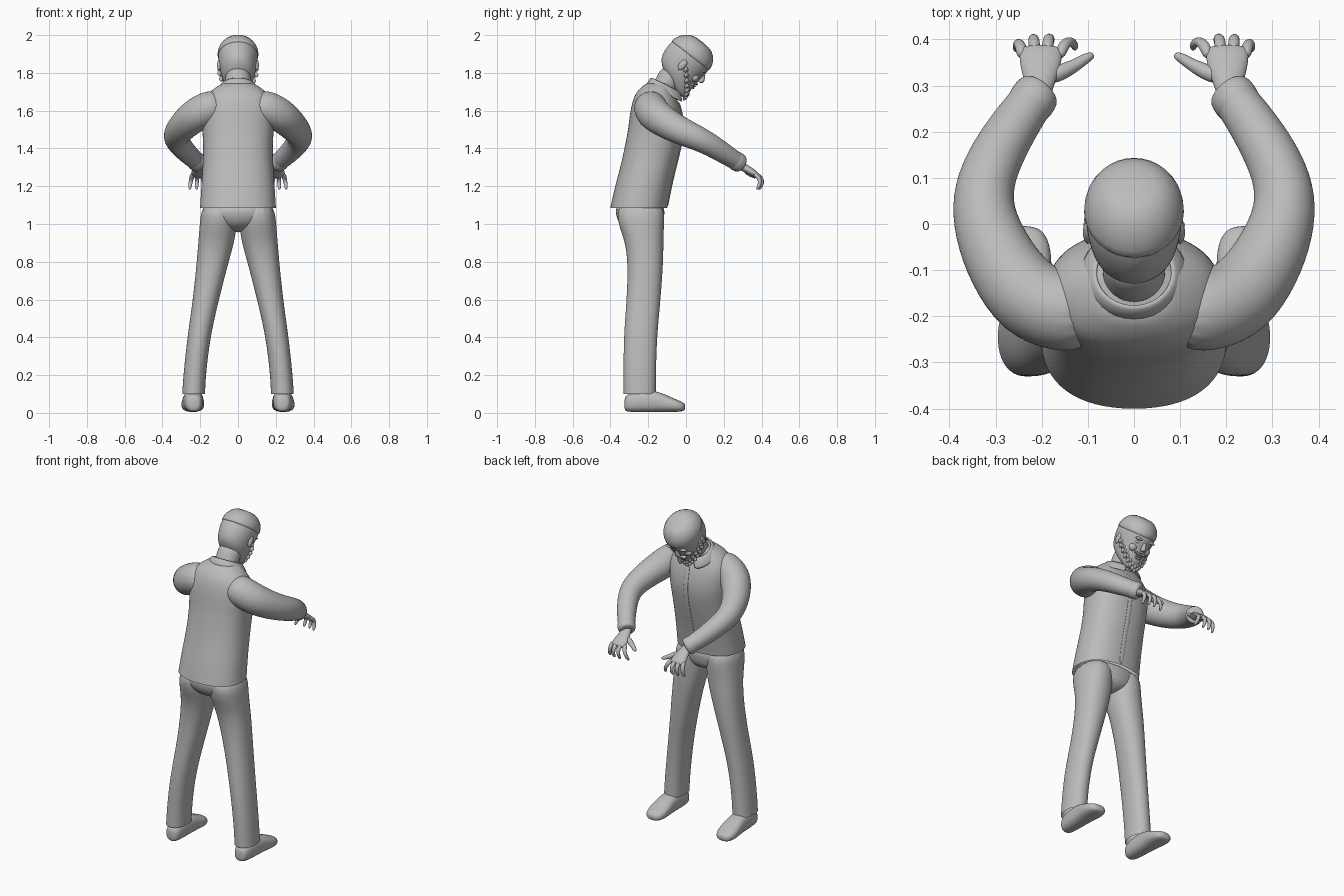
import bpy
import bmesh
import math
from mathutils import Vector

cube = bpy.data.objects.get("Cube")
if cube:
    bpy.data.objects.remove(cube)

X, Y, Z = Vector((1, 0, 0)), Vector((0, 1, 0)), Vector((0, 0, 1))

grey = bpy.data.materials.new("plain grey")
grey.use_nodes = True
grey.diffuse_color = (0.5, 0.5, 0.5, 1)
grey.node_tree.nodes["Principled BSDF"].inputs["Base Color"].default_value = (0.5, 0.5, 0.5, 1)


def finish(name, bm, levels=2, thickness=0):
    bmesh.ops.recalc_face_normals(bm, faces=bm.faces)
    mesh = bpy.data.meshes.new(name)
    bm.to_mesh(mesh)
    bm.free()
    for p in mesh.polygons:
        p.use_smooth = True
    obj = bpy.data.objects.new(name, mesh)
    bpy.context.collection.objects.link(obj)
    mesh.materials.append(grey)
    if thickness:
        obj.modifiers.new("Thickness", "SOLIDIFY").thickness = thickness
    if levels:
        sub = obj.modifiers.new("Smooth", "SUBSURF")
        sub.levels = sub.render_levels = levels
    return obj


def loft(name, rings, ref=X, axis=None, n=16, power=2.0, caps=(True, True), levels=2):
    """Skin rings of (centre, radius along ref, radius across)."""
    bm = bmesh.new()
    grow = 3 / (2 + math.cos(math.tau / n))
    centres = [Vector(r[0]) for r in rings]
    loops = []
    for i, (_, ra, rb) in enumerate(rings):
        ahead = centres[min(i + 1, len(rings) - 1)] - centres[max(i - 1, 0)]
        t = (axis or ahead).normalized()
        a = (ref - t * ref.dot(t)).normalized()
        b = t.cross(a)
        loop = []
        for k in range(n):
            c, s = math.cos(math.tau * k / n), math.sin(math.tau * k / n)
            c = math.copysign(abs(c) ** (2 / power), c)
            s = math.copysign(abs(s) ** (2 / power), s)
            loop.append(bm.verts.new(centres[i] + a * c * ra * grow + b * s * rb * grow))
        loops.append(loop)
    for p, q in zip(loops, loops[1:]):
        for k in range(n):
            bm.faces.new((p[k], p[(k + 1) % n], q[(k + 1) % n], q[k]))
    for use, loop in zip(caps, (loops[0], loops[-1])):
        if use:
            bm.faces.new(loop)
    return finish(name, bm, levels)


def slab(z, back, front, width, x=0):
    """Horizontal ring from its back, front and half width."""
    return ((x, (back + front) / 2, z), width, (front - back) / 2)


# Jacket body, open at the hem
jacket = [(1.085, -.40, -.10, .2), (1.2, -.375, -.08, .193), (1.3, -.347, -.055, .186),
          (1.4, -.325, -.03, .182), (1.5, -.305, -.012, .188), (1.58, -.297, -.02, .195),
          (1.65, -.283, -.04, .185), (1.7, -.262, -.07, .15), (1.735, -.225, -.08, .1),
          (1.75, -.2, -.08, .07)]
loft("jacket_body", [slab(*r) for r in jacket], axis=Z, power=2.3, caps=(False, True))
loft("jacket_front_edge", [((.012, r[2] + .001, r[0]), .014, .004) for r in jacket[:7]], n=8)

# Open turned-down collar, sloping forward
bm = bmesh.new()
rows = []
for y, z, rx, ry in ((-.105, 1.735, .08, .07), (-.105, 1.742, .09, .08), (-.108, 1.69, .122, .105)):
    row = []
    for k in range(17):
        ang = math.radians(-250 + 320 * k / 16)
        px, py = rx * math.cos(ang), ry * math.sin(ang)
        row.append(bm.verts.new((px, y + py, z - .5 * py)))
    rows.append(row)
for p, q in zip(rows, rows[1:]):
    for k in range(16):
        bm.faces.new((p[k], p[k + 1], q[k + 1], q[k]))
finish("collar", bm, 1, .008)

# Trouser seat
loft("trouser_seat", [slab(.955, -.28, -.17, .05), slab(.99, -.345, -.125, .13),
                      slab(1.04, -.372, -.115, .185), slab(1.12, -.375, -.11, .188)],
     axis=Z, power=2.2)

leg = [(1.12, -.37, -.112, .09, .1), (1.0, -.36, -.117, .097, .105), (.92, -.325, -.12, .096, .112),
       (.8, -.306, -.121, .084, .134), (.6, -.313, -.135, .068, .17), (.4, -.33, -.155, .06, .208),
       (.2, -.33, -.16, .059, .23), (.1, -.33, -.16, .06, .235)]
shoe = [(-.327, .045, .025, .03), (-.31, .055, .046, .05), (-.22, .062, .053, .058),
        (-.15, .06, .055, .055), (-.08, .044, .062, .039), (-.03, .034, .055, .028), (-.003, .031, .03, .018)]
arm = [(.08, -.19, 1.635, .08), (.16, -.19, 1.613, .092), (.23, -.165, 1.575, .09),
       (.285, -.09, 1.525, .08), (.32, -.01, 1.485, .072), (.33, .06, 1.455, .066),
       (.31, .13, 1.42, .06), (.26, .215, 1.365, .053), (.208, .285, 1.322, .046)]

for side, s in (("left", 1), ("right", -1)):
    # Trouser leg and shoe
    loft(side + "_trouser_leg", [slab(*r[:4], x=s * r[4]) for r in leg],
         axis=Z, power=2.2, caps=(True, False))
    loft(side + "_shoe", [((s * (.237 + .02 * (y + .2)), y, z), w, h) for y, z, w, h in shoe],
         axis=Y, power=2.5)

    # Sleeve with a slightly loose cuff
    loft(side + "_sleeve", [((s * x, y, z), r, r) for x, y, z, r in arm], ref=Z, caps=(True, False))
    loft(side + "_cuff", [((s * x, y, z), r, r) for x, y, z, r in
                          ((.236, .245, 1.345, .04), (.23, .255, 1.34, .052),
                           (.205, .29, 1.318, .051), (.202, .293, 1.316, .035))], ref=Z)

    # Hand with four bent fingers and a thumb
    loft(side + "_palm", [((s * .215, .26, 1.33), .028, .024), ((s * .205, .3, 1.304), .03, .022),
                          ((s * .203, .34, 1.28), .044, .02), ((s * .202, .375, 1.258), .047, .017),
                          ((s * .202, .385, 1.25), .04, .01)], ref=X, n=12)
    for i, finger in enumerate(("index", "middle", "ring", "little")):
        x = .163 + .026 * i
        reach = (-.004, .004, .003, -.008)[i]
        spread = (-.035, -.008, .004, .014)[i]
        path = [(x, .36, 1.265, .012), (x + spread * .3, .393 + reach, 1.248, .0125),
                (x + spread * .7, .402 + reach, 1.222, .0105), (x + spread, .392 + reach, 1.196, .009),
                (x + spread, .382 + reach, 1.182, .005)]
        loft(f"{side}_{finger}_finger", [((s * a, b, c), r, r) for a, b, c, r in path], n=8)
    thumb = [(.19, .315, 1.288, .016), (.155, .33, 1.275, .018), (.125, .345, 1.262, .013),
             (.1, .362, 1.252, .011), (.087, .367, 1.247, .006)]
    loft(side + "_thumb", [((s * a, b, c), r, r) for a, b, c, r in thumb], ref=Z, n=8)

# Head frame: tilted forward, up along the skull and out through the face
UP = Vector((0, .62, .785)).normalized()
OUT = UP.cross(X)
HEAD = Vector((0, 0, 1.83))


def hp(x, u, f):
    return HEAD + X * x + UP * u + OUT * f


def blob(name, centre, radii, levels=1):
    """Ellipsoid aligned to the head."""
    bm = bmesh.new()
    bmesh.ops.create_uvsphere(bm, u_segments=10, v_segments=6, radius=1)
    for v in bm.verts:
        x, f, u = v.co
        v.co = hp(centre[0] + x * radii[0], centre[1] + u * radii[1], centre[2] + f * radii[2])
    return finish(name, bm, levels)


loft("neck", [((0, -.13, 1.69), .07, .065), ((0, -.1, 1.75), .066, .062),
              ((0, -.06, 1.81), .07, .07)])
skull = [(-.137, .065, .03, .03), (-.115, .035, .055, .064), (-.085, .003, .076, .092),
         (-.05, -.018, .09, .114), (0, -.024, .099, .121), (.05, -.02, .106, .125),
         (.09, -.017, .102, .116), (.125, -.016, .08, .089), (.148, -.015, .046, .052),
         (.158, -.015, .02, .022)]
loft("head", [(hp(0, u, f), w, d) for u, f, w, d in skull], axis=UP)
loft("hair_cap", [(hp(0, u, f - .001), w + .005, d + .005) for u, f, w, d in
                  [(.058, -.02, .098, .117)] + skull[5:]][0:1] +
     [(hp(0, u + .012, f), w + .004, d + .003) for u, f, w, d in skull[5:9]], axis=UP, levels=1)

# Face
loft("nose", [(hp(0, .035, .095), .008, .01), (hp(0, .015, .103), .011, .013),
              (hp(0, -.01, .112), .017, .015), (hp(0, -.02, .1), .012, .01)], axis=UP, n=8)
blob("lower_lip", (0, -.062, .093), (.024, .007, .012))
blob("upper_lip", (0, -.05, .094), (.027, .006, .012))
for side, s in (("left", 1), ("right", -1)):
    blob(side + "_brow", (s * .04, .043, .09), (.032, .009, .013))
    blob(side + "_eye", (s * .038, .023, .082), (.017, .01, .014))
    blob(side + "_cheek", (s * .045, -.015, .072), (.03, .024, .022))
    blob(side + "_ear", (s * .1, -.002, -.022), (.012, .034, .02))
    blob(side + "_moustache", (s * .02, -.036, .096), (.024, .007, .012))

# Beard: curled locks along the jaw from ear to ear
for row in range(3):
    for k in range(-6, 7):
        t = abs(k) / 6
        ang = math.radians(14 * k + 5 * (row - 1))
        x = (.06 + .035 * t) * math.sin(ang)
        f = .005 + .088 * math.cos(ang) - .012 * row * t
        u = -.132 + .1 * t ** 1.4 + .022 * row
        if row == 2 and abs(k) < 3:
            continue
        root, mid, tip = hp(x, u + .014, f), hp(x * 1.07, u, f + .006), hp(x * 1.02, u - .016, f + .003)
        loft("beard_lock", [(root, .008, .008), (mid, .013, .011), (tip, .004, .004)],
             axis=UP, n=8, levels=1)
